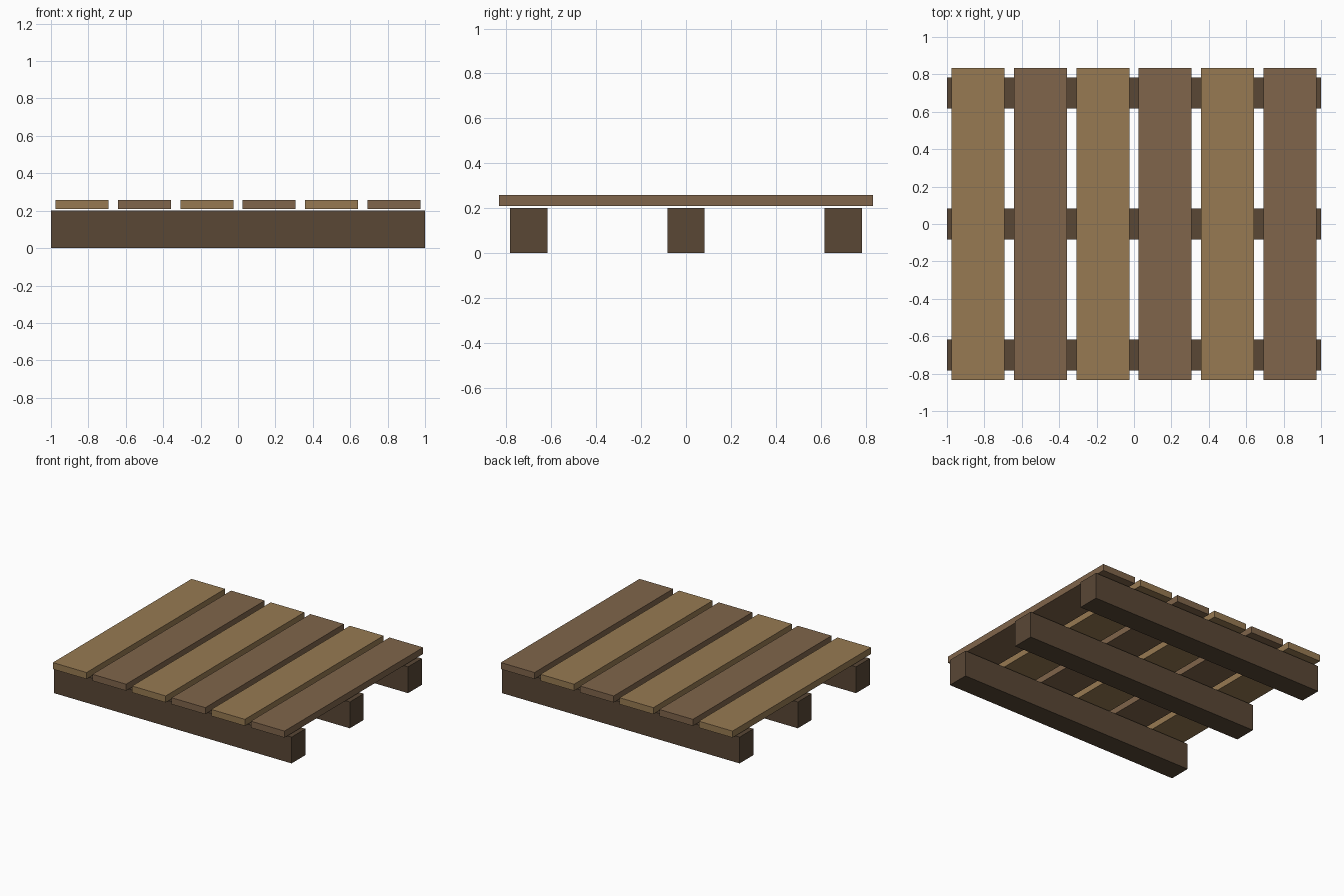
import bpy

if "Cube" in bpy.data.objects:
    bpy.data.objects.remove(bpy.data.objects["Cube"])


def make_material(name, color):
    mat = bpy.data.materials.new(name)
    mat.diffuse_color = (*color, 1.0)
    mat.use_nodes = True
    mat.node_tree.nodes["Principled BSDF"].inputs["Base Color"].default_value = mat.diffuse_color
    return mat


def box(name, center, size, mat):
    bpy.ops.mesh.primitive_cube_add(size=1, location=center)
    obj = bpy.context.object
    obj.name = name
    obj.scale = size
    bpy.ops.object.transform_apply(location=False, rotation=False, scale=True)
    obj.data.materials.append(mat)
    return obj


light_wood = make_material("light_wood", (0.31, 0.195, 0.085))
mid_wood = make_material("mid_wood", (0.215, 0.13, 0.07))
dark_wood = make_material("dark_wood", (0.1, 0.063, 0.036))

# Three support beams running left to right
for i in range(3):
    box(f"support_beam_{i + 1}", (0, (i - 1) * 0.7, 0.1), (2.0, 0.1667, 0.2), dark_wood)

# Six deck planks in alternating wood tones, just above the beams
for i in range(6):
    box(f"deck_plank_{i + 1}", ((i - 2.5) / 3, 0, 0.2335), (0.2833, 1.6667, 0.05),
        mid_wood if i % 2 else light_wood)
